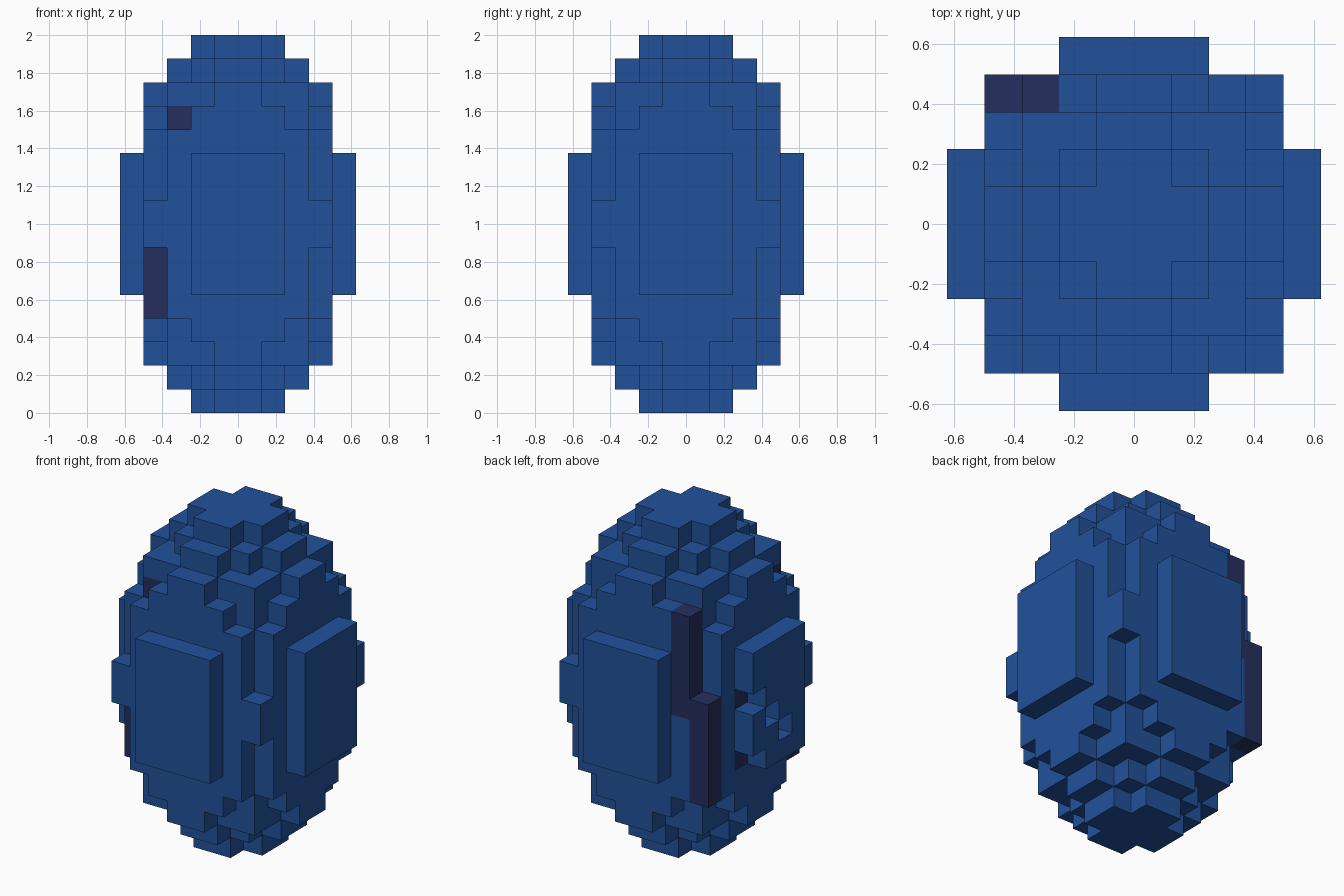
import bpy, bmesh

cube = bpy.data.objects.get("Cube")
if cube:
    bpy.data.objects.remove(cube, do_unlink=True)

U = 0.125  # block size


def make_material(name, rgb):
    m = bpy.data.materials.new(name)
    m.use_nodes = True
    col = (*rgb, 1.0)
    m.diffuse_color = col
    bsdf = next(n for n in m.node_tree.nodes if n.type == 'BSDF_PRINCIPLED')
    bsdf.inputs["Base Color"].default_value = col
    bsdf.inputs["Roughness"].default_value = 0.8
    return m


blue = make_material("egg blue", (0.016, 0.083, 0.328))
navy = make_material("dark navy", (0.018, 0.028, 0.112))


# Block columns are numbered -5..-1 and 1..5 (no zero), layers 0..15
COLS = [c for c in range(-5, 6) if c]

# Per layer of one half: core half width, then arm reach and arm half width
HALF = [(1, 2, 1), (2, 3, 1), (3, 4, 1), (3, 4, 2),
        (3, 4, 3), (3, 4, 3), (3, 4, 3), (4, 4, 4)]


def in_shell(x, y, k):
    core, reach, width = HALF[min(k, 15 - k)]
    a, b = max(abs(x), abs(y)), min(abs(x), abs(y))
    return a <= core or (a <= reach and b <= width)


shell = {(x, y, k) for x in COLS for y in COLS for k in range(16) if in_shell(x, y, k)}

# Four raised panels, one per side
span, rows = (-2, -1, 1, 2), range(5, 11)
panels = {
    "front_panel": {(c, -5, k) for c in span for k in rows},
    "back_panel": {(c, 5, k) for c in span for k in rows},
    "left_panel": {(5, c, k) for c in span for k in rows},
    "right_panel": {(-5, c, k) for c in span for k in rows},
}
# Stepped crack through the right panel
panels["right_panel"] -= {(-5, 2, 8), (-5, 1, 7), (-5, -1, 6), (-5, 2, 5)}

# Dark streaks on the right side
streaks = {(-4, 4, k) for k in range(4, 9)}
streaks |= {(-3, 4, k) for k in range(8, 13)}
streaks |= {(-4, -3, k) for k in range(4, 7)}
streaks |= {(-3, -3, 12), (-4, 2, 8), (-4, 2, 5)}

parts = {"egg_shell": (shell - streaks, blue), "dark_streaks": (streaks, navy)}
parts.update({n: (cells, blue) for n, cells in panels.items()})
filled = set().union(*(cells for cells, _ in parts.values()))


def step(c, d):
    """Next column number, skipping zero."""
    return c + d if c + d else c + 2 * d


def build(name, cells, mat):
    """Make only the outward block faces of a part."""
    bm = bmesh.new()
    for x, y, k in sorted(cells):
        low = [(c - 1 if c > 0 else c) * U for c in (x, y)] + [k * U]
        for axis in range(3):
            for d in (-1, 1):
                near = [x, y, k]
                near[axis] = k + d if axis == 2 else step(near[axis], d)
                if tuple(near) in filled:
                    continue
                i, j = (axis + 1) % 3, (axis + 2) % 3
                ring = [(0, 0), (1, 0), (1, 1), (0, 1)]
                verts = []
                for a, b in ring[::d]:
                    p = list(low)
                    p[axis] += U * (d > 0)
                    p[i] += U * a
                    p[j] += U * b
                    verts.append(bm.verts.new(p))
                bm.faces.new(verts)
    bmesh.ops.remove_doubles(bm, verts=bm.verts, dist=0.001)
    me = bpy.data.meshes.new(name)
    bm.to_mesh(me)
    bm.free()
    me.materials.append(mat)
    bpy.context.scene.collection.objects.link(bpy.data.objects.new(name, me))


for part, (cells, mat) in parts.items():
    build(part, cells, mat)
